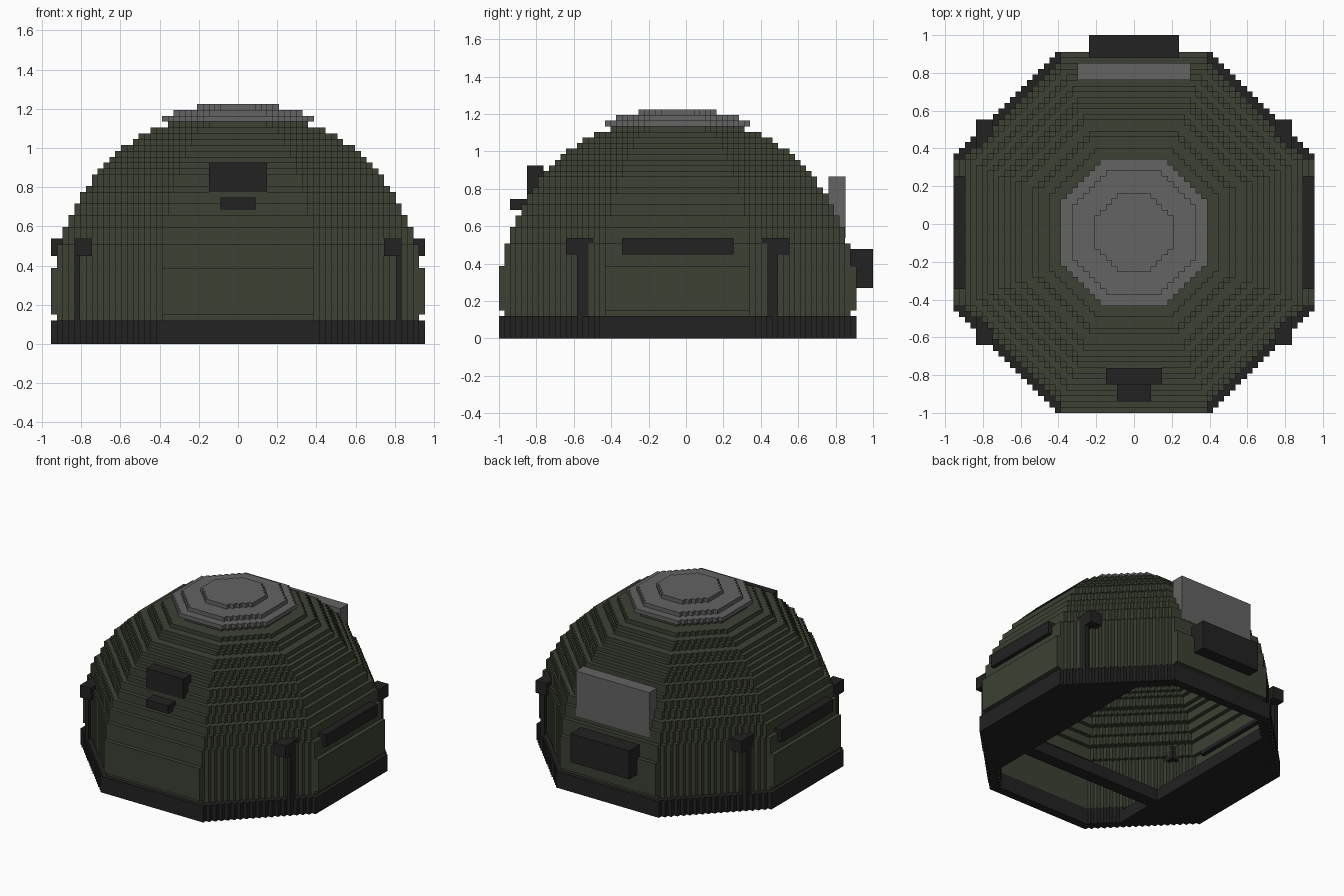
import bpy, bmesh, math

if "Cube" in bpy.data.objects:
    bpy.data.objects.remove(bpy.data.objects["Cube"])

CELL = 2 / 67          # size of one block
Y_SHIFT = -1.5         # dome centre, in blocks


def material(name, rgb):
    m = bpy.data.materials.new(name)
    m.use_nodes = True
    m.diffuse_color = (*rgb, 1)
    bsdf = m.node_tree.nodes["Principled BSDF"]
    bsdf.inputs["Base Color"].default_value = (*rgb, 1)
    bsdf.inputs["Roughness"].default_value = 0.8
    return m


GREEN = material("olive green", (0.045, 0.053, 0.034))
BLACK = material("soft black", (0.016, 0.016, 0.016))
GREY = material("mid grey", (0.125, 0.125, 0.125))


def add_box(bm, x0, x1, y0, y1, z0, z1):
    """Axis-aligned box, measured in blocks from the dome centre."""
    vs = [bm.verts.new((x * CELL, (y + Y_SHIFT) * CELL, z * CELL))
          for z in (z0, z1) for x, y in ((x0, y0), (x1, y0), (x1, y1), (x0, y1))]
    bm.faces.new(vs[3::-1])
    bm.faces.new(vs[4:])
    for i in range(4):
        j = (i + 1) % 4
        bm.faces.new((vs[i], vs[j], vs[j + 4], vs[i + 4]))


def half_width(r, row):
    """Half width of a stepped octagon at one row of blocks."""
    y = abs(row + 0.5)
    if y > r:
        return 0
    return max(0, min(r, math.floor(math.sqrt(2) * r - y + 0.5)))


def add_octagon(bm, r, inner, z0, z1):
    """Stepped octagon slab, with an octagonal hole when inner is above zero."""
    for row in range(-r, r):
        w, h = half_width(r, row), half_width(inner, row)
        if h:
            add_box(bm, -w, -h, row, row + 1, z0, z1)
            add_box(bm, h, w, row, row + 1, z0, z1)
        else:
            add_box(bm, -w, w, row, row + 1, z0, z1)


def finish(name, bm, mat):
    me = bpy.data.meshes.new(name)
    bm.to_mesh(me)
    bm.free()
    me.materials.append(mat)
    ob = bpy.data.objects.new(name, me)
    bpy.context.collection.objects.link(ob)
    return ob


def boxes(name, mat, *items):
    bm = bmesh.new()
    for item in items:
        add_box(bm, *item)
    return finish(name, bm, mat)


# Base ring
bm = bmesh.new()
add_octagon(bm, 32, 30, 0, 4)
finish("base_ring", bm, BLACK)


# Hollow stepped dome, equal layers joined into bands
def dome_radius(k):
    return min(31, round(math.sqrt(31.5 ** 2 - max(0, k - 8.5) ** 2)))


bm = bmesh.new()
start = 4
for k in range(4, 38):
    r, above = dome_radius(k), dome_radius(k + 1)
    if above != r or k == 37:
        if k > start:
            add_octagon(bm, r, r - 1, start, k)
        inner = 0 if k == 37 else above - 1
        add_octagon(bm, r - (k == 37), inner, k, k + 1)
        start = k + 1
finish("dome_shell", bm, GREEN)

# Stepped cap on top
bm = bmesh.new()
for i, r in enumerate((13, 11, 7)):
    add_octagon(bm, r, 0, 38 + i, 39 + i)
finish("top_cap", bm, GREY)

# Raised wall panels on the four flat sides
boxes("wall_panels", GREEN,
      (-13, 13, -32, -31, 5, 13), (-13, 13, 31, 32, 5, 13),
      (-32, -31, -13, 13, 5, 13), (31, 32, -13, 13, 5, 13))

# Front mount with a lower lip
boxes("front_mount", BLACK, (-5, 5, -27, -24, 25, 31))
boxes("front_mount_lip", BLACK, (-3, 3, -30, -27, 23, 25))

# Back plate and back box
boxes("back_plate", GREY, (-10, 10, 27, 30.05, 18, 29))
boxes("back_box", BLACK, (-8, 8, 31, 35, 9, 16))

# Side rails and the four corner posts with their caps
for side, s in (("left", 1), ("right", -1)):
    def span(a, b):
        return (a, b) if s > 0 else (-b, -a)
    boxes(side + "_rail", BLACK, (*span(29, 32), -10, 10, 15, 18))
    for end, y0, y1 in (("front", -20, -15), ("back", 15, 20)):
        p0, p1 = (-18, -16) if end == "front" else (16, 18)
        boxes(f"{end}_{side}_post", BLACK,
              (*span(25, 28), y0, y1, 15, 18),
              (*span(27, 28), p0, p1, 4, 15))

# Floor strips along both sides, joined by a cross bar near the front
bm = bmesh.new()
for row in range(-32, 32):
    w = half_width(31, row)
    if w > 18:
        for x0, x1 in ((18, w), (-w, -18)):
            add_box(bm, x0, x1, row, row + 1, 0.02, 3)
finish("floor_strips", bm, BLACK)
boxes("floor_cross_bar", BLACK, (-18, 18, -15, -12, 0.02, 3))
